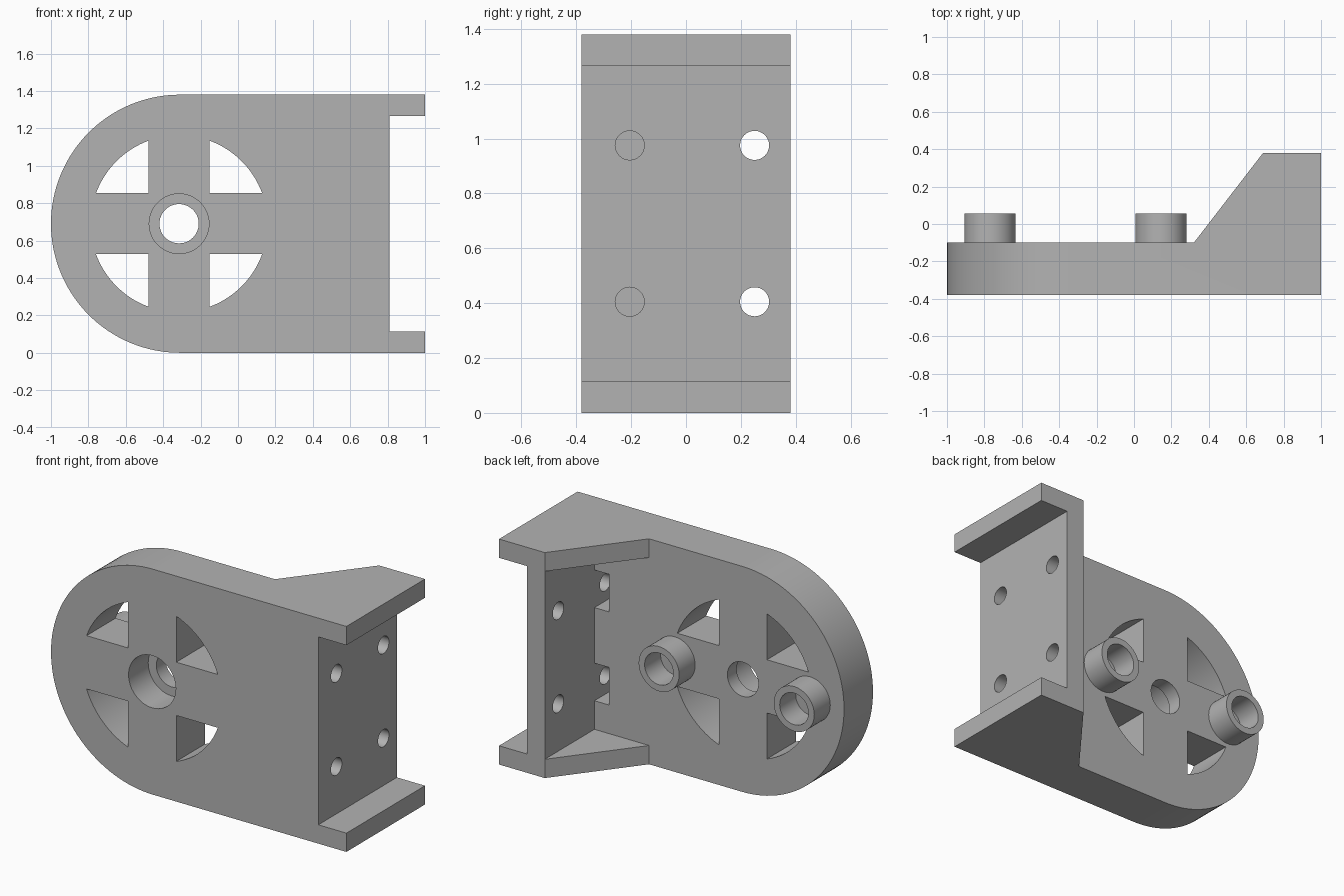
import bpy, bmesh, math

cube = bpy.data.objects.get("Cube")
if cube:
    bpy.data.objects.remove(cube, do_unlink=True)

grey = bpy.data.materials.new("plain grey")
grey.use_nodes = True
colour = (0.45, 0.45, 0.45, 1)
grey.diffuse_color = colour
grey.node_tree.nodes["Principled BSDF"].inputs["Base Color"].default_value = colour

FRONT, BACK, FACE = -0.38, 0.38, -0.10      # y of front, back and plate rear face
HEIGHT, FLANGE = 1.38, 0.115
HUB_X, HUB_Z = -0.315, HEIGHT / 2
WALL_IN, WALL_OUT = 0.69, 0.81


def arc(u, v, r, start, end, n):
    """Points along an arc, angles in degrees."""
    angles = [math.radians(start + (end - start) * i / n) for i in range(n + 1)]
    return [(u + r * math.cos(a), v + r * math.sin(a)) for a in angles]


def circle(u, v, r, n=48):
    return arc(u, v, r, 0, 360, n)[:-1]


def rect(u0, u1, v0, v1):
    return [(u0, v0), (u1, v0), (u1, v1), (u0, v1)]


def prism(name, points, axis, low, high):
    """Extrude a 2D outline along the x, y or z axis."""
    place = {"x": lambda u, v, w: (w, u, v),
             "y": lambda u, v, w: (u, w, v),
             "z": lambda u, v, w: (u, v, w)}[axis]
    bm = bmesh.new()
    ends = [[bm.verts.new(place(u, v, w)) for u, v in points] for w in (low, high)]
    for ring in ends:
        bm.faces.new(ring)
    for i in range(len(points)):
        j = (i + 1) % len(points)
        bm.faces.new((ends[0][i], ends[0][j], ends[1][j], ends[1][i]))
    bmesh.ops.recalc_face_normals(bm, faces=bm.faces)
    mesh = bpy.data.meshes.new(name)
    bm.to_mesh(mesh)
    bm.free()
    mesh.materials.append(grey)
    obj = bpy.data.objects.new(name, mesh)
    bpy.context.collection.objects.link(obj)
    return obj


def activate(obj):
    bpy.ops.object.select_all(action="DESELECT")
    obj.select_set(True)
    bpy.context.view_layer.objects.active = obj


def cut(obj, outline, axis, low, high):
    """Subtract an extruded outline from a part."""
    cutter = prism("cutter", outline, axis, low, high)
    cutter.hide_render = True
    activate(obj)
    mod = obj.modifiers.new("cut", "BOOLEAN")
    mod.operation, mod.solver, mod.object = "DIFFERENCE", "EXACT", cutter
    bpy.ops.object.modifier_apply(modifier=mod.name)
    bpy.data.objects.remove(cutter, do_unlink=True)


def smooth(obj):
    activate(obj)
    bpy.ops.object.shade_smooth_by_angle(angle=math.radians(30))


# Bracket block: rounded at one end, full depth
r = HEIGHT / 2
outline = arc(r - 1, r, r, 90, 270, 64) + [(1, 0), (1, HEIGHT)]
bracket = prism("bracket", outline, "y", FRONT, BACK)

# Clear the rear, leaving the plate and the sloped flanges
cut(bracket, [(-1.2, FACE), (0.32, FACE), (WALL_IN, BACK), (WALL_IN, 0.6), (-1.2, 0.6)],
    "z", -0.1, HEIGHT + 0.1)
cut(bracket, rect(0.2, WALL_IN, FACE, 0.6), "z", FLANGE, HEIGHT - FLANGE)

# Open channel outside the end wall
cut(bracket, rect(WALL_OUT, 1.2, -0.6, 0.6), "z", FLANGE, HEIGHT - FLANGE)

# Nut pockets and bolt holes of the end wall
for z in (0.405, 0.975):
    cut(bracket, rect(0.59, WALL_IN, -0.32, 0), "z", z - 0.115, z + 0.115)
    for y in (-0.205, 0.25):
        cut(bracket, circle(y, z, 0.053, 32), "x", 0.65, 0.9)

# Hub hole with a front counterbore
cut(bracket, circle(HUB_X, HUB_Z, 0.105), "y", -0.6, 0.2)
cut(bracket, circle(HUB_X, HUB_Z, 0.16), "y", -0.6, FRONT + 0.19)

# Four windows between the arms of the cross
ARM, RADIUS = 0.163, 0.473
edge = math.degrees(math.asin(ARM / RADIUS))
for sx in (-1, 1):
    for sz in (-1, 1):
        window = [(ARM, ARM)] + arc(0, 0, RADIUS, edge, 90 - edge, 24)
        cut(bracket, [(HUB_X + sx * u, HUB_Z + sz * v) for u, v in window],
            "y", -0.6, 0.2)
smooth(bracket)

# Hollow bosses on the rear face
for side, x in (("right", -0.77), ("left", 0.145)):
    boss = prism(side + "_boss", circle(x, HUB_Z, 0.137), "y", FACE - 0.02, 0.055)
    cut(boss, circle(x, HUB_Z, 0.097), "y", -0.6, 0.2)
    smooth(boss)
